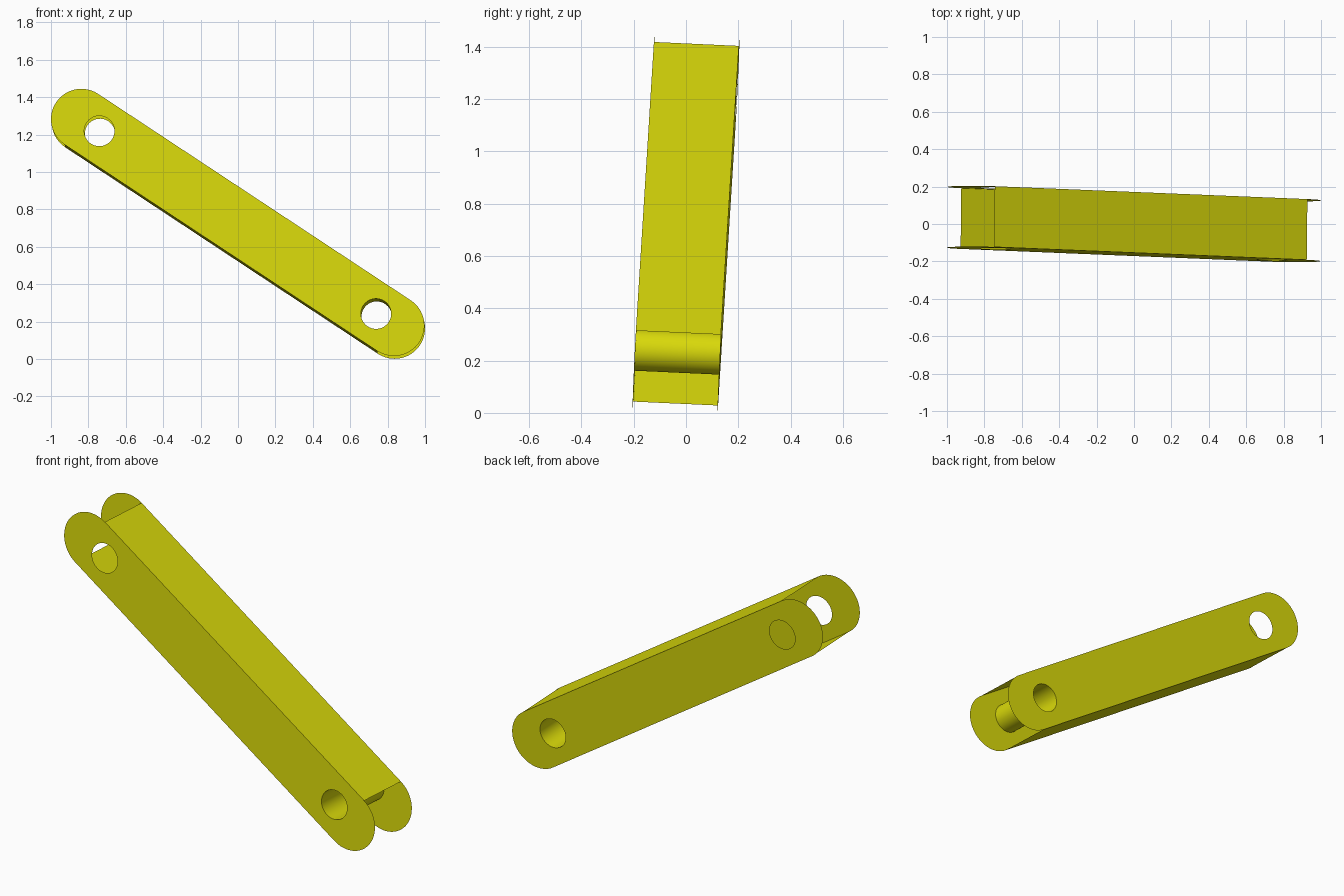
import bpy, bmesh, math
from mathutils import Matrix, Vector

if "Cube" in bpy.data.objects:
    bpy.data.objects.remove(bpy.data.objects["Cube"])

L = 1.002       # half distance between the cap centres
R = 0.1625      # cap radius = half width = half depth
HOLE_X, HOLE_R = 0.887, 0.081

# Tilted frame: local x runs down the link, y is depth, z is across
depth = Vector((0.0108, 1.0, -0.046)).normalized()
along = Vector((0.834, 0.0, -0.552))
along = (along - depth * along.dot(depth)).normalized()
across = along.cross(depth)
frame = Matrix((along, depth, across)).transposed().to_4x4()
frame.translation = (0, 0, 0.723)

mat = bpy.data.materials.new("yellow_paint")
mat.diffuse_color = (0.7, 0.7, 0.003, 1)
mat.use_nodes = True
mat.node_tree.nodes["Principled BSDF"].inputs["Base Color"].default_value = mat.diffuse_color


def arc(cx, r, a0, a1, n):
    return [(cx + r * math.cos(a0 + (a1 - a0) * i / n),
             r * math.sin(a0 + (a1 - a0) * i / n)) for i in range(n + 1)]


def finish(name, bm):
    me = bpy.data.meshes.new(name)
    bm.to_mesh(me)
    bm.free()
    me.materials.append(mat)
    ob = bpy.data.objects.new(name, me)
    ob.matrix_world = frame
    bpy.context.collection.objects.link(ob)
    return ob


def side_plate(name, y):
    # Round-ended sheet with two pin holes
    bm = bmesh.new()
    outline = (arc(L, R, -math.pi / 2, math.pi / 2, 32)
               + arc(-L, R, math.pi / 2, 3 * math.pi / 2, 32))
    holes = [arc(s * HOLE_X, HOLE_R, 0, 2 * math.pi, 48)[:-1] for s in (-1, 1)]
    for loop in [outline] + holes:
        vs = [bm.verts.new((x, y, z)) for x, z in loop]
        for a, b in zip(vs, vs[1:] + vs[:1]):
            bm.edges.new((a, b))
    bmesh.ops.triangle_fill(bm, edges=bm.edges[:], use_beauty=True,
                            normal=(0, math.copysign(1, y), 0))
    for f in bm.faces:
        f.normal_update()
        if f.normal.y * y < 0:
            f.normal_flip()
    finish(name, bm)


def strip(name, z):
    # Flat sheet joining the straight edges of the plates
    bm = bmesh.new()
    pts = [(-L, -R), (L, -R), (L, R), (-L, R)]
    f = bm.faces.new([bm.verts.new((x, y, z)) for x, y in pts])
    if z < 0:
        f.normal_flip()
    finish(name, bm)


side_plate("front_plate", -R)
side_plate("back_plate", R)
strip("top_strip", R)
strip("bottom_strip", -R)

# Pin tube through the lower end only
bm = bmesh.new()
ring = arc(HOLE_X, HOLE_R, 0, 2 * math.pi, 48)[:-1]
a = [bm.verts.new((x, -R, z)) for x, z in ring]
b = [bm.verts.new((x, R, z)) for x, z in ring]
for i in range(48):
    j = (i + 1) % 48
    f = bm.faces.new((a[i], b[i], b[j], a[j]))
    f.smooth = True
bmesh.ops.recalc_face_normals(bm, faces=bm.faces[:])
finish("pin_tube", bm)
